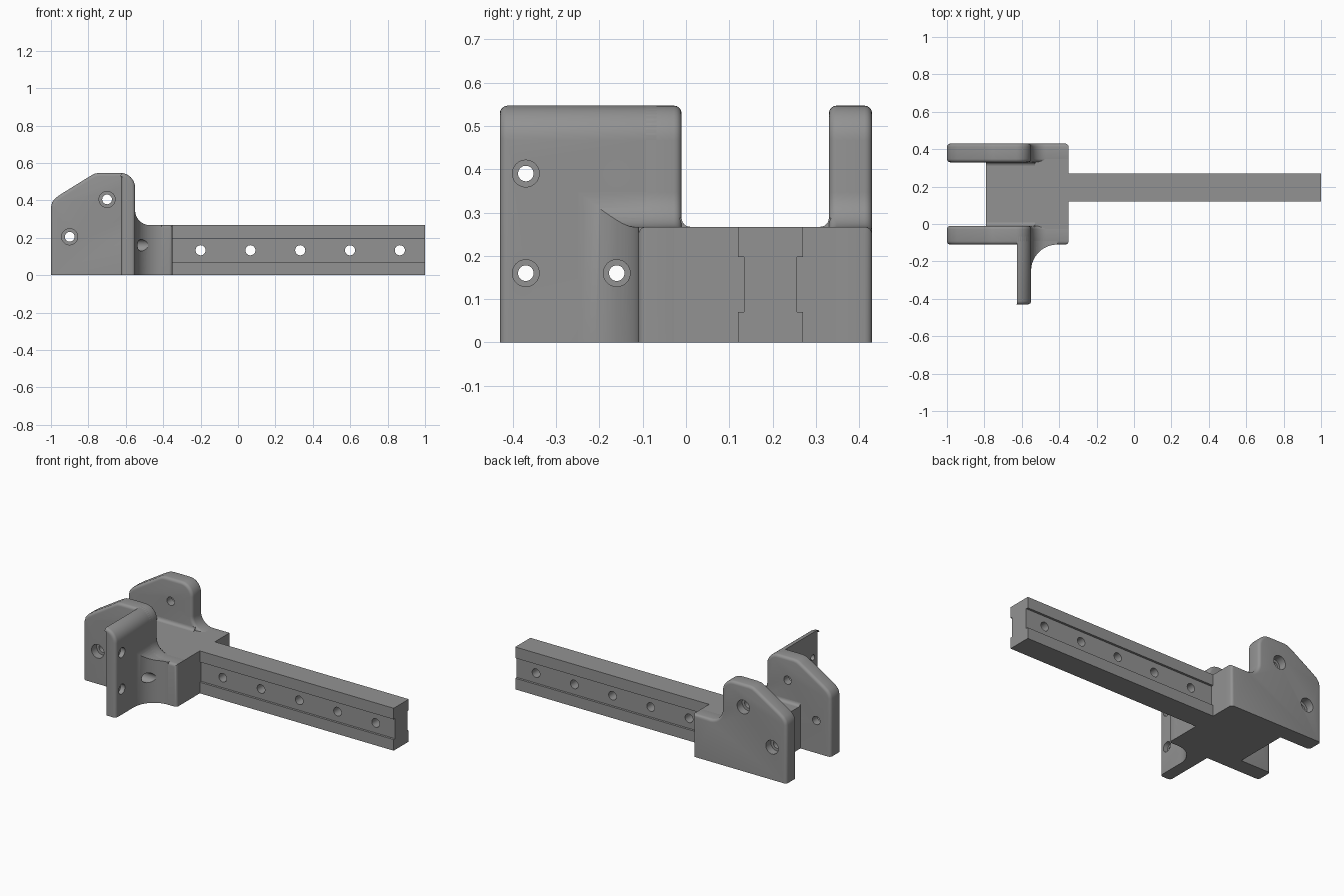
import bpy, bmesh, math

if "Cube" in bpy.data.objects:
    bpy.data.objects.remove(bpy.data.objects["Cube"])

grey = bpy.data.materials.new("machined grey")
grey.diffuse_color = (0.29, 0.29, 0.29, 1)
grey.use_nodes = True
grey.node_tree.nodes["Principled BSDF"].inputs["Base Color"].default_value = grey.diffuse_color


def arc(cx, cy, r, start, end, n=10):
    """Points on a circular arc, angles in degrees."""
    angles = [math.radians(start + (end - start) * i / n) for i in range(n + 1)]
    return [(cx + r * math.cos(a), cy + r * math.sin(a)) for a in angles]


def prism(name, outline, axis, lo, hi, rim=0.0):
    """Extrude a 2D outline along an axis; rim rounds both end outlines above the base."""
    place = {"x": lambda p, t: (t, p[0], p[1]),
             "y": lambda p, t: (p[0], t, p[1]),
             "z": lambda p, t: (p[0], p[1], t)}[axis]
    bm = bmesh.new()
    ends = [[bm.verts.new(place(p, t)) for p in outline] for t in (lo, hi)]
    caps = [bm.faces.new(e) for e in ends]
    n = len(outline)
    for i in range(n):
        j = (i + 1) % n
        bm.faces.new((ends[0][i], ends[0][j], ends[1][j], ends[1][i]))
    bmesh.ops.recalc_face_normals(bm, faces=bm.faces)
    if rim:
        edges = [e for f in caps for e in f.edges
                 if max(v.co.z for v in e.verts) > 1e-5]
        bmesh.ops.bevel(bm, geom=edges, offset=rim, offset_type='OFFSET',
                        segments=4, profile=0.5, affect='EDGES')
    mesh = bpy.data.meshes.new(name)
    bm.to_mesh(mesh)
    bm.free()
    mesh.materials.append(grey)
    obj = bpy.data.objects.new(name, mesh)
    bpy.context.collection.objects.link(obj)
    return obj


def boolean(obj, cutter, operation='DIFFERENCE'):
    """Apply a boolean and discard the cutter."""
    mod = obj.modifiers.new("cut", 'BOOLEAN')
    mod.object, mod.operation, mod.solver = cutter, operation, 'EXACT'
    bpy.context.view_layer.objects.active = obj
    bpy.ops.object.modifier_apply(modifier=mod.name)
    bpy.data.objects.remove(cutter)


def drill(obj, axis, u, v, r, lo, hi):
    boolean(obj, prism("drill", arc(u, v, r, 0, 348.75, 31), axis, lo, hi))


# Side outline shared by both cheeks and the gusset
TOP, FLOOR = 0.547, 0.267
side = ([(-1, 0), (-1, 0.365), (-0.993, 0.391), (-0.975, 0.413), (-0.945, 0.434),
         (-0.79, 0.53), (-0.765, 0.543), (-0.74, TOP)]
        + arc(-0.63, TOP - 0.08, 0.08, 90, 0)
        + arc(-0.47, FLOOR + 0.08, 0.08, 180, 270)
        + [(-0.35, FLOOR), (-0.35, 0)])
parts = []

# Two clamp cheeks, bolt holes counterbored on the outer faces
for name, lo, hi, bore in (("front_cheek", -0.11, -0.01, (-0.2, -0.06)),
                           ("back_cheek", 0.33, 0.43, (0.38, 0.5))):
    cheek = prism(name, side, "y", lo, hi, 0.018)
    for x, z in ((-0.9, 0.205), (-0.7, 0.405)):
        drill(cheek, "y", x, z, 0.026, lo - 0.1, hi + 0.1)
        drill(cheek, "y", x, z, 0.043, *bore)
    parts.append(cheek)

# Block joining the cheeks
parts.append(prism("centre_block", [(-0.79, 0), (-0.35, 0), (-0.35, FLOOR), (-0.79, FLOOR)],
                   "y", -0.06, 0.38))

# Small fillets where the block floor meets the cheeks
for name, wall, s in (("front_floor_fillet", -0.01, 1), ("back_floor_fillet", 0.33, -1)):
    curve = [(wall + s * a, FLOOR + b) for a, b in arc(0.02, 0.02, 0.02, 180, 270, 6)]
    corner = [(wall + s * 0.02, FLOOR - 0.005), (wall - s * 0.005, FLOOR - 0.005),
              (wall - s * 0.005, FLOOR + 0.02)]
    parts.append(prism(name, curve + corner, "x", -0.79, -0.53))

# Mounting plate standing out to the front
plate = prism("mounting_plate",
              [(-0.625, 0), (-0.625, TOP)] + arc(-0.63, TOP - 0.08, 0.08, 86, 0)
              + [(-0.55, 0)], "y", -0.43, -0.05, 0.018)

# Curved gusset between plate and block, trimmed to the side outline
gusset = prism("gusset", [(-0.6, -0.05), (-0.6, -0.25)]
               + arc(-0.41, -0.25, 0.14, 180, 90, 16) + [(-0.41, -0.05)], "z", 0, 0.45)
trim = [(x, z if z > 0 else -0.1) for x, z in side]
boolean(gusset, prism("trim", trim, "y", -0.6, 0.2), 'INTERSECT')

# Screw holes with counterbores from the right
for y in (-0.37, -0.16):
    for z in (0.16, 0.39):
        for obj in (plate, gusset):
            if obj is plate or (y > -0.2 and z < 0.2):
                drill(obj, "x", y, z, 0.018, -0.7, -0.3)
                drill(obj, "x", y, z, 0.031, -0.58, -0.3)
parts += [plate, gusset]

# Grooved rail with five cross holes
rail = prism("rail", [(0.12, 0), (0.27, 0), (0.27, 0.07), (0.256, 0.07), (0.256, 0.197),
                      (0.27, 0.197), (0.27, FLOOR), (0.12, FLOOR), (0.12, 0.197),
                      (0.134, 0.197), (0.134, 0.07), (0.12, 0.07)], "x", -0.36, 1)
for i in range(5):
    drill(rail, "y", -0.2 + 0.2663 * i, 0.133, 0.027, 0.0, 0.4)
parts.append(rail)

# Smooth curved faces, keep machined edges sharp
bpy.ops.object.select_all(action='DESELECT')
for obj in parts:
    obj.select_set(True)
bpy.context.view_layer.objects.active = parts[0]
bpy.ops.object.shade_smooth_by_angle(angle=math.radians(30))
